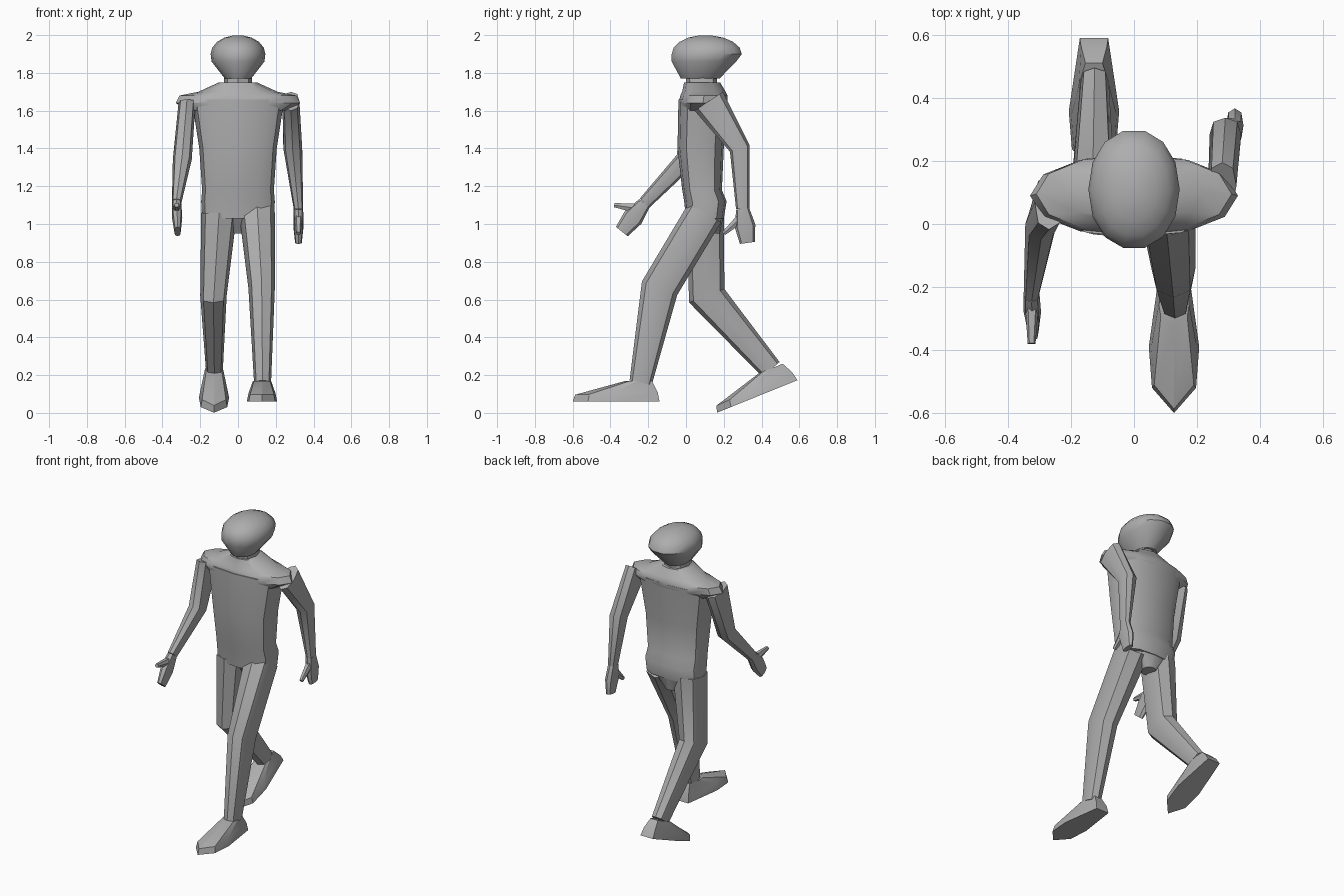
import bpy
import bmesh
import math
from mathutils import Matrix, Vector

if "Cube" in bpy.data.objects:
    bpy.data.objects.remove(bpy.data.objects["Cube"], do_unlink=True)

# One plain grey material
grey = bpy.data.materials.new("plain_grey")
grey.use_nodes = True
colour = (0.42, 0.42, 0.42, 1)
grey.diffuse_color = colour
grey.node_tree.nodes["Principled BSDF"].inputs["Base Color"].default_value = colour


def skin(name, rings, angle=35):
    """Bridge point rings of equal length into a closed, capped mesh."""
    bm = bmesh.new()
    loops = [[bm.verts.new(point) for point in ring] for ring in rings]
    count = len(loops[0])
    for low, high in zip(loops, loops[1:]):
        for i in range(count):
            j = (i + 1) % count
            bm.faces.new((low[i], low[j], high[j], high[i]))
    bm.faces.new(loops[0][::-1])
    bm.faces.new(loops[-1])
    bmesh.ops.recalc_face_normals(bm, faces=bm.faces)
    mesh = bpy.data.meshes.new(name)
    bm.to_mesh(mesh)
    bm.free()
    mesh.materials.append(grey)
    obj = bpy.data.objects.new(name, mesh)
    bpy.context.collection.objects.link(obj)
    bpy.ops.object.select_all(action="DESELECT")
    obj.select_set(True)
    bpy.context.view_layer.objects.active = obj
    bpy.ops.object.shade_smooth_by_angle(angle=math.radians(angle))


def oval(centre, across, deep, sides, power):
    """Rounded section; a lower power makes it boxier."""
    ring = []
    for i in range(sides):
        turn = math.tau * i / sides
        c, s = math.cos(turn), math.sin(turn)
        ring.append(centre + across * math.copysign(abs(c) ** power, c)
                    + deep * math.copysign(abs(s) ** power, s))
    return ring


def stack(name, slices, sides=12, power=0.8):
    """Level slices, each given as height, front, back and half width."""
    rings = []
    for height, front, back, half_width in slices:
        centre = Vector((0, (front + back) / 2, height))
        across = Vector((half_width, 0, 0))
        deep = Vector((0, (back - front) / 2, 0))
        rings.append(oval(centre, across, deep, sides, power))
    skin(name, rings)


def limb(name, joints, depths, widths, sides=8):
    """Sweep a rounded section along joints, mitred where the limb bends."""
    points = [Vector(joint) for joint in joints]
    bones = [(b - a).normalized() for a, b in zip(points, points[1:])]
    rings = []
    for i, point in enumerate(points):
        along = bones[max(i - 1, 0)] + bones[min(i, len(bones) - 1)]
        across = Vector((1, 0, 0))
        deep = along.cross(across).normalized()
        rings.append(oval(point, across * widths[i] / 2, deep * depths[i] / 2,
                          sides, 0.8))
    skin(name, rings)


# Torso: hem, belt ledge, waist and chest
stack("torso", [
    (1.03, 0, 0.2, 0.19),
    (1.12, -0.01, 0.215, 0.195),
    (1.18, -0.02, 0.19, 0.19),
    (1.4, -0.045, 0.2, 0.205),
    (1.66, -0.04, 0.22, 0.245),
], power=0.7)
stack("seat", [
    (0.95, 0.08, 0.18, 0.04),
    (1.05, 0.02, 0.2, 0.16),
])

# Shoulder yoke tapering to the collar, then the neck
stack("shoulder_yoke", [
    (1.6, -0.03, 0.2, 0.26),
    (1.64, -0.04, 0.22, 0.33),
    (1.68, -0.03, 0.22, 0.31),
    (1.7, -0.02, 0.21, 0.21),
    (1.75, -0.01, 0.18, 0.1),
], power=0.95)
stack("neck", [
    (1.7, 0, 0.17, 0.08),
    (1.8, 0, 0.16, 0.07),
], sides=8)

# Head: tapered jaw below a rounded dome
head = [(1.77, -0.03, 0.18, 0.07), (1.86, -0.08, 0.27, 0.14)]
for step in range(5):
    lift = math.radians(20 * step)
    spread = math.cos(lift)
    head.append((1.9 + 0.1 * math.sin(lift), 0.1 - 0.18 * spread,
                 0.1 + 0.2 * spread, 0.145 * spread))
stack("head", head, sides=14, power=0.95)


# Legs share their thickness and differ only in pose
def leg(name, hip, knee, ankle):
    limb(name, [hip, knee, ankle],
         depths=[0.2, 0.2, 0.12], widths=[0.19, 0.14, 0.09])


leg("left_leg", (0.1, 0.1, 1.06), (0.125, -0.14, 0.66), (0.13, -0.24, 0.16))
leg("right_leg", (-0.1, 0.1, 1.06), (-0.13, 0.11, 0.62), (-0.125, 0.45, 0.23))

# Feet: a pointed sole, a welt and an ankle top, placed by the heel
half_sole = [(0.07, -0.38), (0.08, -0.25), (0.045, 0)]
outline = [(0, -0.46)] + half_sole + [(-x, y) for x, y in half_sole[::-1]]


def foot(name, heel, pitch):
    place = Matrix.Translation(heel) @ Matrix.Rotation(math.radians(pitch), 4, "X")
    sole = [Vector((x, y, 0)) for x, y in outline]
    welt = [Vector((p.x * 0.9, p.y * 0.95 - 0.01, 0.05 + p.y * 0.03)) for p in sole]
    ankle = [Vector((p.x * 0.6, p.y * 0.3 - 0.04, 0.11)) for p in sole]
    rings = [[place @ p for p in ring] for ring in (sole, welt, ankle)]
    skin(name, rings, angle=25)


foot("left_foot", (0.127, -0.14, 0.06), pitch=0)
foot("right_foot", (-0.127, 0.59, 0.173), pitch=22)


# Arms, hands and thumbs share their thickness too
def arm(side, shoulder, elbow, wrist, fingertip, thumb_tip):
    limb(side + "_arm", [shoulder, elbow, wrist],
         depths=[0.18, 0.11, 0.07], widths=[0.09, 0.1, 0.05])
    palm = Vector(wrist).lerp(Vector(fingertip), 0.5)
    limb(side + "_hand", [wrist, palm, fingertip],
         depths=[0.07, 0.11, 0.08], widths=[0.05, 0.055, 0.035])
    limb(side + "_thumb", [Vector(wrist).lerp(palm, 0.4), thumb_tip],
         depths=[0.06, 0.025], widths=[0.045, 0.025], sides=6)


arm("left", (0.28, 0.12, 1.65), (0.29, 0.285, 1.4), (0.32, 0.3, 1.08),
    (0.32, 0.325, 0.9), (0.32, 0.2, 0.95))
arm("right", (-0.27, 0.07, 1.64), (-0.295, 0, 1.34), (-0.325, -0.22, 1.11),
    (-0.32, -0.34, 0.96), (-0.325, -0.38, 1.1))
